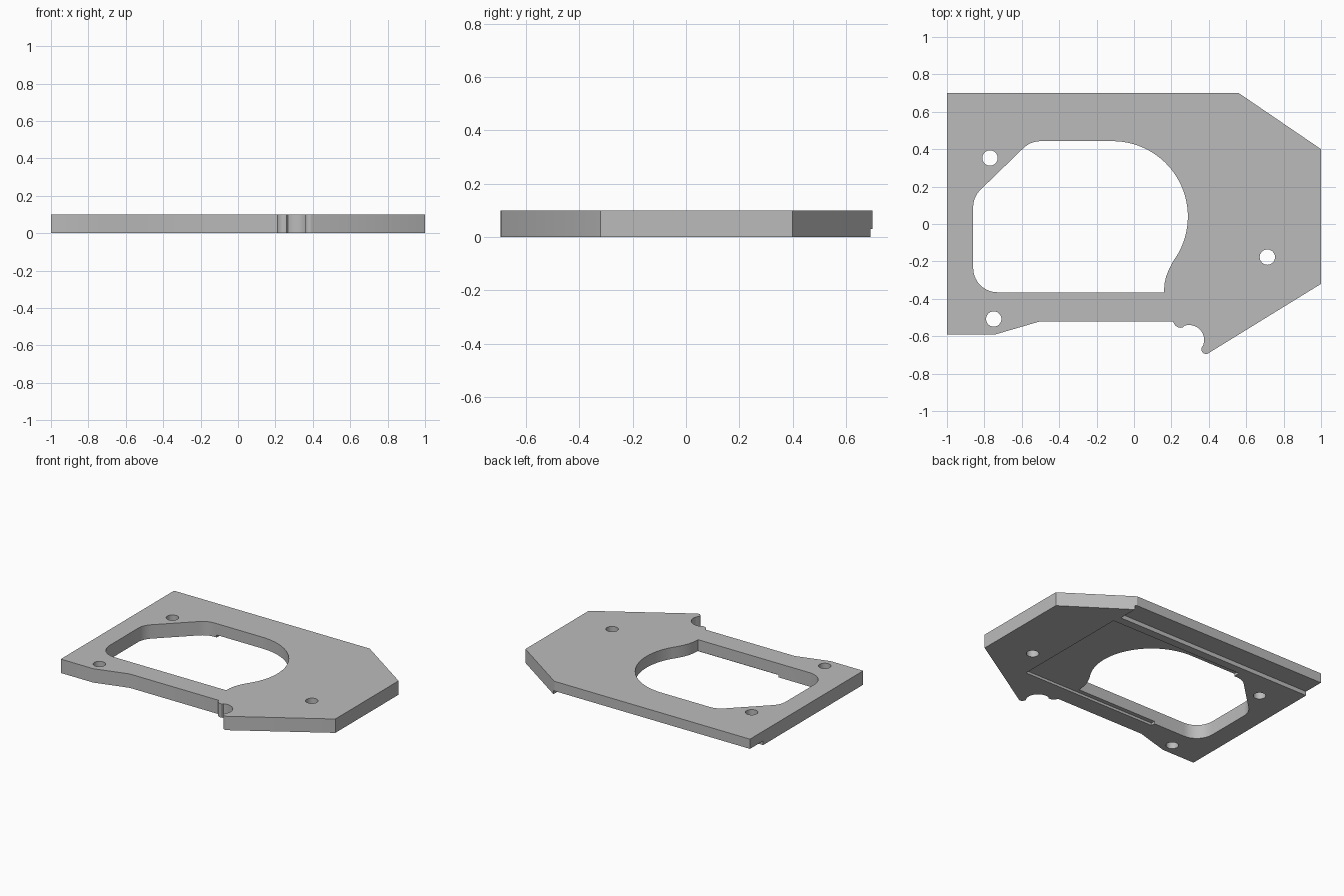
import bpy, bmesh
from math import sin, cos, radians
from mathutils import Matrix

old = bpy.data.objects.get("Cube")
if old:
    bpy.data.objects.remove(old)

THICK = 0.1

grey = bpy.data.materials.new("plain grey")
grey.use_nodes = True
GREY = (0.5, 0.5, 0.5, 1)
grey.diffuse_color = GREY
grey.node_tree.nodes["Principled BSDF"].inputs["Base Color"].default_value = GREY


def arc(cx, cy, r, start, end, steps=10):
    """Points along a circular arc, angles in degrees."""
    angles = [radians(start + (end - start) * i / steps) for i in range(steps + 1)]
    return [(cx + r * cos(a), cy + r * sin(a)) for a in angles]


def prism(name, points, low, high, along_x=False):
    """Extrude a closed profile upward, or a (y, z) profile along x."""
    bm = bmesh.new()
    face = bm.faces.new([bm.verts.new((a, b, low)) for a, b in points])
    new = bmesh.ops.extrude_face_region(bm, geom=[face])["geom"]
    tops = [v for v in new if isinstance(v, bmesh.types.BMVert)]
    bmesh.ops.translate(bm, verts=tops, vec=(0, 0, high - low))
    if along_x:
        bm.transform(Matrix(((0, 0, 1, 0), (1, 0, 0, 0), (0, 1, 0, 0), (0, 0, 0, 1))))
    bmesh.ops.recalc_face_normals(bm, faces=bm.faces)
    mesh = bpy.data.meshes.new(name)
    bm.to_mesh(mesh)
    bm.free()
    mesh.materials.append(grey)
    obj = bpy.data.objects.new(name, mesh)
    bpy.context.collection.objects.link(obj)
    return obj


def rect(x0, x1, y0, y1):
    return [(x0, y0), (x1, y0), (x1, y1), (x0, y1)]


def cut(target, cutter):
    """Subtract the cutter and discard it."""
    bpy.context.view_layer.objects.active = target
    mod = target.modifiers.new("cut", 'BOOLEAN')
    mod.operation = 'DIFFERENCE'
    mod.solver = 'EXACT'
    mod.object = cutter
    bpy.ops.object.modifier_apply(modifier=mod.name)
    bpy.data.objects.remove(cutter)


# Plate outline with the scalloped notch on the front edge
outline = [(-1, 0.7), (-1, -0.59), (-0.74, -0.59), (-0.5, -0.52), (0.21, -0.52)]
outline += arc(0.25, -0.515, 0.04, 195, 285, 6)
outline += arc(0.295, -0.62, 0.08, 110, -20, 12)
outline += arc(0.385, -0.67, 0.025, 160, 290, 6)
outline += [(1, -0.32), (1, 0.4), (0.56, 0.7)]
plate = prism("mounting_plate", outline, 0, THICK)

# Main opening: big round right side, chamfered and rounded left side
opening = [(0.16, -0.365), (0.163, -0.32), (0.172, -0.28), (0.188, -0.24)]
opening += arc(-0.115, 0.04, 0.403, -36, 90, 32)
opening += arc(-0.5, 0.313, 0.13, 90, 135, 6)
opening += arc(-0.73, 0.09, 0.13, 135, 180, 6)
opening += arc(-0.73, -0.235, 0.13, 180, 270, 10)
cut(plate, prism("opening_cutter", opening, -0.1, 0.2))

# Screw holes
for x, y in [(-0.77, 0.353), (-0.75, -0.508), (0.713, -0.177)]:
    cut(plate, prism("hole_cutter", arc(x, y, 0.041, 0, 348.75, 31), -0.1, 0.2))

# Shallow recess around the opening and rebate along the back edge, both underneath
cut(plate, prism("recess_cutter", rect(-0.48, 0.585, -0.395, 0.49), -0.1, 0.018))
cut(plate, prism("rebate_cutter", rect(-1.1, 0.573, 0.55, 0.8), -0.1, 0.03))

# Rounded channels running sideways underneath
for y, z, r, x0, x1 in [(0.435, -0.031, 0.086, 0.29, 0.95),
                        (0.595, -0.03, 0.1, -0.47, 0.571)]:
    cut(plate, prism("channel_cutter", arc(y, z, r, 0, 352.5, 47), x0, x1, True))

# Smooth curved walls, keep hard edges
bpy.ops.object.select_all(action='DESELECT')
plate.select_set(True)
bpy.context.view_layer.objects.active = plate
bpy.ops.object.shade_smooth_by_angle(angle=radians(25))
